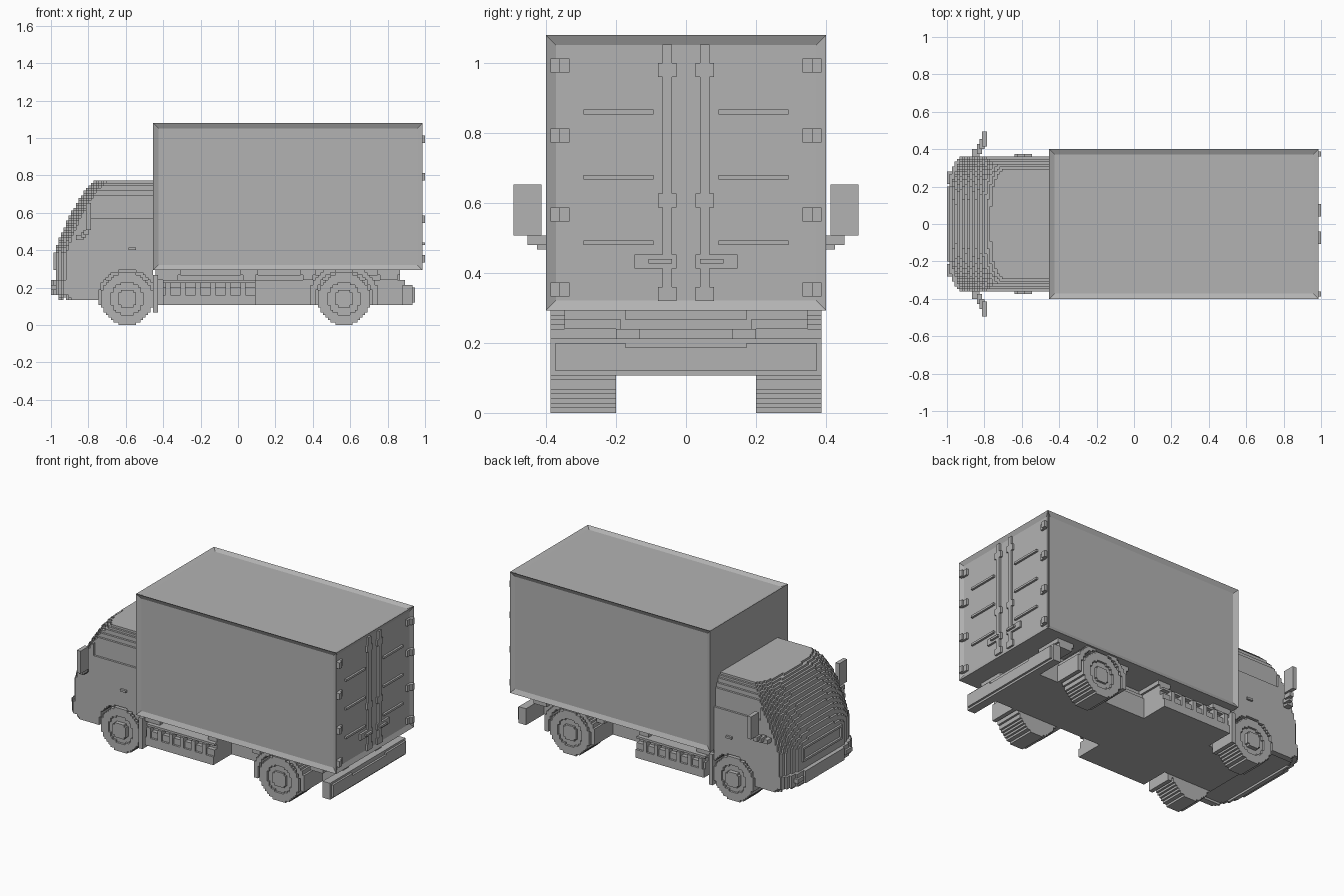
import bpy
import bmesh
import math
from mathutils import Matrix

UNIT = 1 / 75  # edge length of one block; all sizes below are in blocks

default_cube = bpy.data.objects.get("Cube")
if default_cube:
    bpy.data.objects.remove(default_cube, do_unlink=True)

grey = bpy.data.materials.new("plain_grey")
grey.use_nodes = True
grey.diffuse_color = (0.45, 0.45, 0.45, 1)
grey.node_tree.nodes["Principled BSDF"].inputs["Base Color"].default_value = grey.diffuse_color


def finish(name, bm):
    """Scale a block-unit bmesh and link it as an object."""
    bmesh.ops.recalc_face_normals(bm, faces=bm.faces)
    bmesh.ops.scale(bm, vec=(UNIT, UNIT, UNIT), verts=bm.verts)
    mesh = bpy.data.meshes.new(name)
    bm.to_mesh(mesh)
    bm.free()
    mesh.materials.append(grey)
    obj = bpy.data.objects.new(name, mesh)
    bpy.context.collection.objects.link(obj)
    return obj


def add_box(bm, x, y, z):
    centre = [(a + b) / 2 for a, b in (x, y, z)]
    size = [b - a for a, b in (x, y, z)]
    matrix = Matrix.Translation(centre) @ Matrix.Diagonal((*size, 1))
    return bmesh.ops.create_cube(bm, size=1, matrix=matrix)["verts"]


def boxes(name, parts, mirror=True):
    """Join boxes given as x, y, z ranges, mirrored across y if wanted."""
    bm = bmesh.new()
    for x, y, z in parts:
        add_box(bm, x, y, z)
        if mirror:
            add_box(bm, x, (-y[1], -y[0]), z)
    return finish(name, bm)


def blocks(name, xs, ys, zs, inside):
    """Fill a region with blocks where inside(x, y, z) holds; keep the outer skin."""
    cells = {(i, j, k)
             for i in range(*xs) for j in range(*ys) for k in range(*zs)
             if inside(i + 0.5, abs(j + 0.5), k + 0.5)}
    bm = bmesh.new()
    corners = {}

    def vert(co):
        if co not in corners:
            corners[co] = bm.verts.new(co)
        return corners[co]

    for cell in cells:
        for axis in range(3):
            u, v = (axis + 1) % 3, (axis + 2) % 3
            for step in (0, 1):
                beside = list(cell)
                beside[axis] += 2 * step - 1
                if tuple(beside) in cells:
                    continue
                loop = []
                for du, dv in ((0, 0), (1, 0), (1, 1), (0, 1)):
                    co = list(cell)
                    co[axis] += step
                    co[u] += du
                    co[v] += dv
                    loop.append(vert(tuple(co)))
                bm.faces.new(loop if step else loop[::-1])
    bmesh.ops.dissolve_limit(bm, angle_limit=math.radians(1), verts=bm.verts, edges=bm.edges)
    return finish(name, bm)


def profile(points, t):
    """Straight-line interpolation through (t, value) points."""
    for (a, va), (b, vb) in zip(points, points[1:]):
        if t <= b:
            return va + (vb - va) * max(0, t - a) / (b - a)
    return points[-1][1]


# Wheel placing
FRONT_AXLE, REAR_AXLE, HUB_HEIGHT = -44.5, 42.5, 10.5

# Cab: stepped nose, tapered roof, rounded corners, wheel arches
NOSE = [(10, -72), (18, -73.5), (29, -73.5), (36, -71), (44, -67.5), (54, -61.5), (58, -57)]
WIDTH = [(47, 27), (52, 25.5), (55, 24), (58, 22)]


def cab_shape(x, y, z):
    width = profile(WIDTH, z)
    if y > width:
        return False
    nose = -75 if 12 < z < 18 else profile(NOSE, z)
    if x < nose + 5 * (y / width) ** 4:
        return False
    if z < 11 and x > -70 and y < 24:
        return False
    # side window sits one block deep
    if z > 43 and x > -59 and y > 26:
        return z < 48 and x < -59
    return y < 14 or math.hypot(x - FRONT_AXLE, z - HUB_HEIGHT) > 11.7


blocks("cab", (-75, -34), (-27, 27), (10, 58), cab_shape)
boxes("cab_door_handles", [((-44, -41), (26, 28), (30, 31))])

# Nose trim: grille lips and bumper lamps
boxes("grille_frame", [
    ((-74, -71), (-15, 15), (28, 29)),
    ((-74, -71), (-15, 15), (22, 23)),
    ((-74, -71), (-15, -14), (22, 29)),
    ((-74, -71), (14, 15), (22, 29)),
], mirror=False)
boxes("bumper_lamps", [((-75, -73), (16, 21), (14, 16))])

# Door mirrors on stepped arms
boxes("mirrors", [
    ((-61, -59), (31, 37), (38, 49)),
    ((-62, -60), (30, 34), (36, 38)),
    ((-63, -61), (28, 32), (35, 37)),
    ((-65, -62), (26, 30), (34, 36)),
])

# Cargo box with sunken panels on roof, sides and back
bm = bmesh.new()
add_box(bm, (-34, 74), (-30, 30), (22, 81))
bm.normal_update()
panels = [f for f in bm.faces if f.normal.x > -0.5 and f.normal.z > -0.5]
bmesh.ops.inset_individual(bm, faces=panels, thickness=3, depth=-1)
finish("cargo_box", bm)

# Back doors: lock rods with brackets, ribs, handles and hinges
BACK = (72, 74)
boxes("door_lock_rods", [(BACK, (3, 5), (24, 79))]
      + [(BACK, (2, 6), (z, z + 3)) for z in (24, 44, 72)])
boxes("door_ribs", [(BACK, (7, 22), (z, z + 1)) for z in (36, 50, 64)])
boxes("door_handles", [(BACK, (2, 11), (31, 34)), ((73, 75), (3, 8), (32, 33))])
boxes("door_hinges", [
    part for z in (25, 41, 58, 73)
    for part in ((BACK, (25, 28), (z, z + 3)), ((73, 75), (27, 29), (z, z + 3)))
])

# Chassis and cross brackets below the cargo box
boxes("chassis", [
    ((-56, 66), (-15, 15), (8, 18)),
    ((-36, 65), (-14, 14), (18, 20)),
    ((-25, 63), (-13, 13), (19, 23)),
], mirror=False)
bracket_parts = []
for start, end in ((-33, -23), (1, 8), (25, 31), (56, 65)):
    bracket_parts.append(((start, end), (13, 26), (20, 23)))
    bracket_parts.append(((start + 1, end - 1), (13, 26), (18, 20)))
boxes("box_brackets", bracket_parts)

# Side equipment lockers with a toothed rail
locker = [
    ((-30, 7), (14, 29), (8, 12)),
    ((-30, 7), (14, 28), (12, 15)),
    ((-30, 7), (14, 26), (15, 18)),
    ((-30, 7), (25, 28), (17, 18)),
]
locker += [((x, x + 2), (25, 29), (11, 17)) for x in range(-29, 7, 6)]
boxes("side_lockers", locker)

# Mudguards
boxes("front_mud_flaps", [((-34, -32), (15, 28), (5, 20))])


def rear_guard(x, y, z):
    return y > 15 and 11.5 < math.hypot(x - REAR_AXLE, z - HUB_HEIGHT) < 14


blocks("rear_mudguards", (28, 57), (-29, 29), (8, 22), rear_guard)


# Wheels: tyre, sunken rim ring and raised hub
def wheels(name, axle, outer, hub):
    def shape(x, y, z):
        r = math.hypot(x - axle, z - HUB_HEIGHT)
        face = outer if r > 6.6 else outer - 1 if r > 3.8 else hub
        return r < 10.6 and 15 < y < face

    middle = math.floor(axle)
    blocks(name, (middle - 11, middle + 12), (-29, 29), (0, 22), shape)


wheels("front_wheels", FRONT_AXLE, 27, 28)
wheels("rear_wheels", REAR_AXLE, 29, 29)

# Axles
boxes("axles", [((x - 1.5, x + 1.5), (-16, 16), (9, 12)) for x in (FRONT_AXLE, REAR_AXLE)],
      mirror=False)

# Rear bumper bar with lamp blocks and number plate holder
boxes("rear_bumper", [
    ((66, 70), (0, 29), (8, 16)),
    ((69, 71), (13, 28), (9, 15)),
    ((69, 71), (0, 13), (9, 14)),
    ((64, 67), (10, 15), (8, 18)),
])
